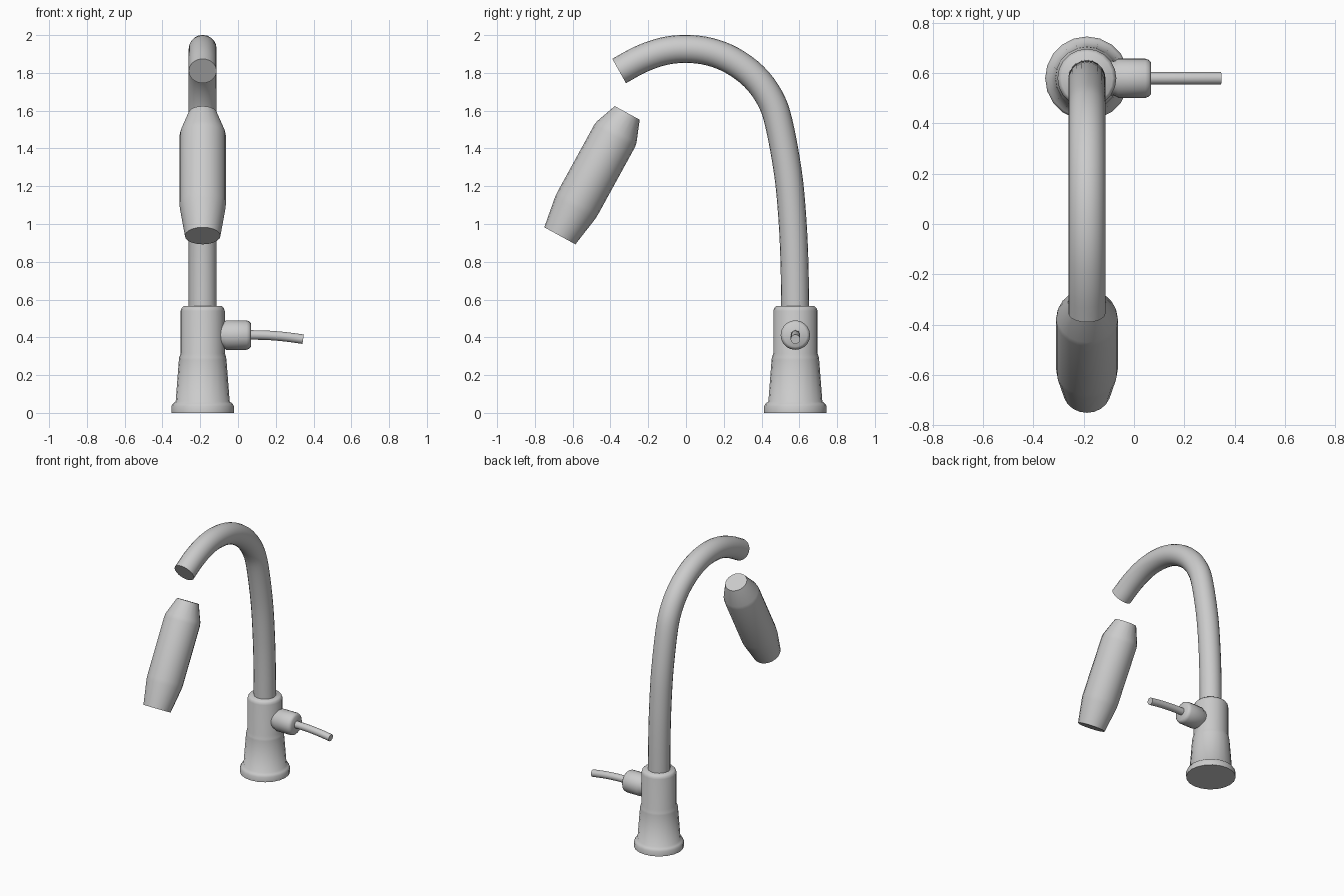
import bpy, bmesh, math
from mathutils import Vector

default = bpy.data.objects.get("Cube")
if default:
    bpy.data.objects.remove(default, do_unlink=True)

SIDES = 20
CX, CY = -0.187, 0.579      # vertical axis of the faucet body

# Brushed metal
metal = bpy.data.materials.new("grey_metal")
metal.use_nodes = True
colour = (0.6, 0.6, 0.6, 1)
metal.diffuse_color = colour
metal.node_tree.nodes["Principled BSDF"].inputs["Base Color"].default_value = colour


def smooth_path(points, steps=4):
    """Catmull-Rom interpolation through the points."""
    p = [2 * points[0] - points[1]] + points + [2 * points[-1] - points[-2]]
    out = []
    for a, b, c, d in zip(p, p[1:], p[2:], p[3:]):
        for i in range(steps):
            t = i / steps
            out.append(0.5 * (2 * b + (c - a) * t + (2 * a - 5 * b + 4 * c - d) * t * t
                              + (3 * b - a - 3 * c + d) * t ** 3))
    return out + [points[-1]]


def tube(name, path, radii, side):
    """Capped round tube along a planar path; side is the plane normal."""
    bm = bmesh.new()
    rings = []
    for i, (p, r) in enumerate(zip(path, radii)):
        tangent = (path[min(i + 1, len(path) - 1)] - path[max(i - 1, 0)]).normalized()
        up = tangent.cross(side)
        angles = [2 * math.pi * k / SIDES for k in range(SIDES)]
        rings.append([bm.verts.new(p + r * (math.cos(a) * side + math.sin(a) * up))
                      for a in angles])
    for lower, upper in zip(rings, rings[1:]):
        for k in range(SIDES):
            n = (k + 1) % SIDES
            bm.faces.new((lower[k], lower[n], upper[n], upper[k]))
    bm.faces.new(rings[0])
    bm.faces.new(rings[-1])
    bmesh.ops.recalc_face_normals(bm, faces=bm.faces)
    mesh = bpy.data.meshes.new(name)
    bm.to_mesh(mesh)
    bm.free()
    mesh.materials.append(metal)
    obj = bpy.data.objects.new(name, mesh)
    bpy.context.collection.objects.link(obj)
    bpy.ops.object.select_all(action='DESELECT')
    obj.select_set(True)
    bpy.context.view_layer.objects.active = obj
    bpy.ops.object.shade_smooth_by_angle(angle=math.radians(50))
    return obj


def turned(name, start, axis, profile, side):
    """Turned part from (distance along axis, radius) pairs."""
    axis = axis.normalized()
    tube(name, [start + axis * d for d, _ in profile], [r for _, r in profile], side)


X, Y, Z = Vector((1, 0, 0)), Vector((0, 1, 0)), Vector((0, 0, 1))

# Flared base body
turned("base_body", Vector((CX, CY, 0)), Z,
       [(0, .166), (.035, .166), (.05, .157), (.06, .143), (.28, .126), (.295, .124),
        (.315, .117), (.54, .117), (.555, .112), (.565, .102)], X)

# Gooseneck spout
neck = [(CY, .5), (.574, .8), (.563, 1.03), (.54, 1.27), (.49, 1.54), (.442, 1.67),
        (.36, 1.78), (.245, 1.865), (.125, 1.912), (0, 1.927), (-.12, 1.914),
        (-.24, 1.872), (-.354, 1.81)]
path = smooth_path([Vector((CX, y, z)) for y, z in neck])
tube("gooseneck_spout", path, [.074] * len(path), X)

# Detached spray head
turned("spray_head", Vector((CX, -.311, 1.588)), Vector((0, -.481, -.877)),
       [(0, .075), (.115, .119), (.14, .123), (.545, .123), (.575, .121), (.742, .094)], X)

# Handle hub on the side of the base
turned("handle_hub", Vector((CX, CY, .412)), X,
       [(.08, .066), (.112, .07), (.125, .078), (.232, .078), (.246, .073), (.255, .062)], Y)

# Drooping lever
lever = smooth_path([Vector((x, CY, z)) for x, z in
                     [(.04, .413), (.15, .411), (.25, .403), (.345, .39)]], 3)
tube("handle_lever", lever, [.025] * len(lever), Y)
